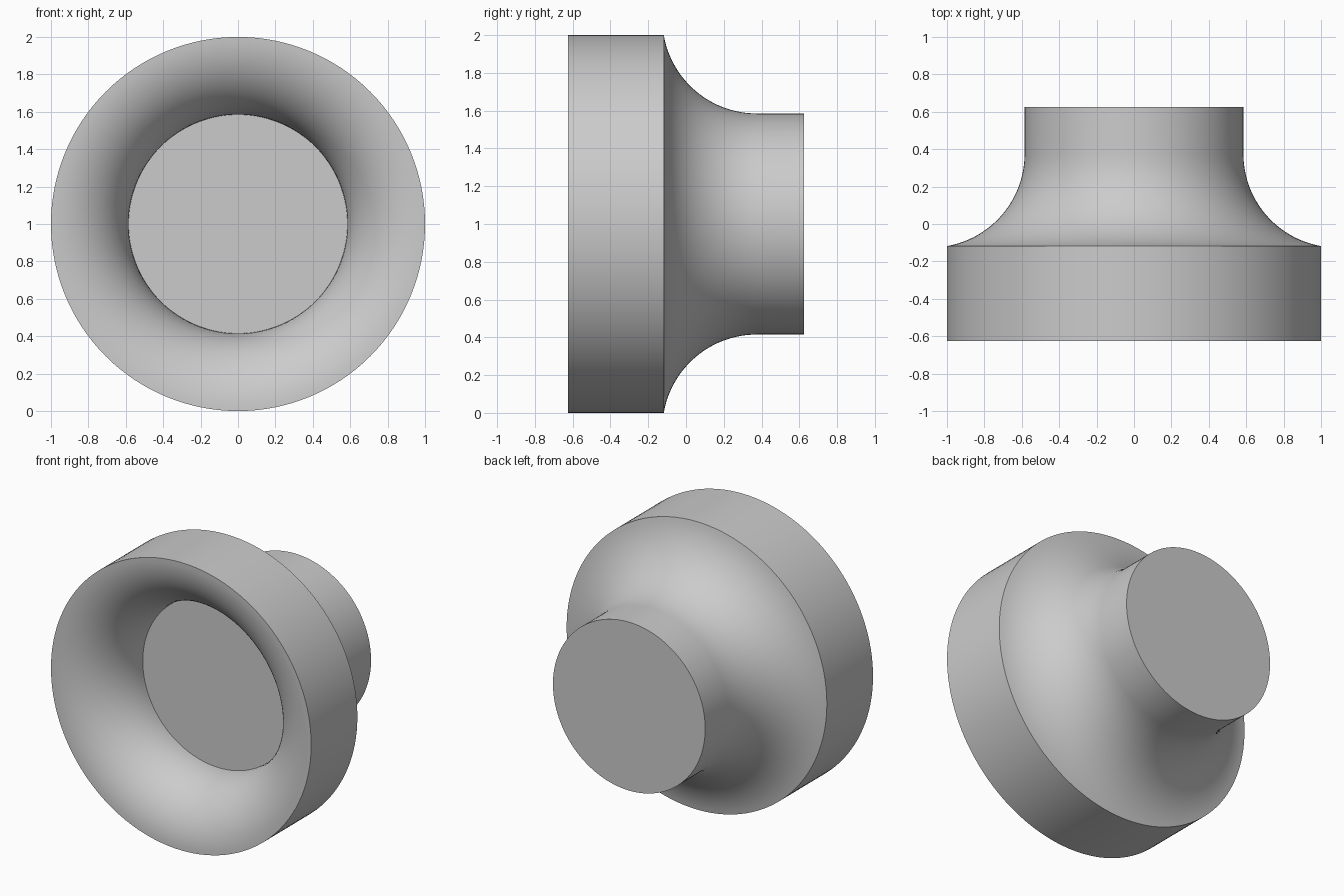
import bpy
import bmesh
from math import sin, cos, pi, asin
from mathutils import Matrix, Vector

cube = bpy.data.objects.get("Cube")
if cube:
    bpy.data.objects.remove(cube, do_unlink=True)

RIM, NECK, HALF = 1.0, 0.585, 0.625
STEPS, SIDES = 24, 128

grey = bpy.data.materials.new("plain grey")
grey.use_nodes = True
colour = (0.6, 0.6, 0.6, 1)
grey.diffuse_color = colour
grey.node_tree.nodes["Principled BSDF"].inputs["Base Color"].default_value = colour


def arc(radius, y, size, start, end):
    """Points (radius, y) along an arc bulging towards the axis."""
    for i in range(STEPS + 1):
        a = start + (end - start) * i / STEPS
        yield radius - size * cos(a), y - size * sin(a)


# Profile: front dish, then rim, then flare and neck
dish = RIM - NECK
flare = 0.5
flare_centre = NECK + flare
flare_end = pi / 2 - asin((flare_centre - RIM) / flare)
profile = [(0, dish - HALF)]
profile += arc(RIM, dish - HALF, dish, 0, pi / 2)
profile += arc(flare_centre, HALF - 0.25, flare, flare_end, 0)
profile += [(NECK, HALF), (0, HALF)]

# Turn the profile about the y axis
bm = bmesh.new()
verts = [bm.verts.new((r, y, 0)) for r, y in profile]
edges = [bm.edges.new(pair) for pair in zip(verts, verts[1:])]
bmesh.ops.spin(bm, geom=verts + edges, cent=(0, 0, 0), axis=(0, 1, 0),
               angle=2 * pi, steps=SIDES, use_duplicate=False)
bmesh.ops.remove_doubles(bm, verts=bm.verts, dist=1e-4)
bmesh.ops.recalc_face_normals(bm, faces=bm.faces)
bmesh.ops.transform(bm, matrix=Matrix.Translation(Vector((0, 0, RIM))), verts=bm.verts)

mesh = bpy.data.meshes.new("flared_knob")
bm.to_mesh(mesh)
bm.free()
mesh.materials.append(grey)
knob = bpy.data.objects.new("flared_knob", mesh)
bpy.context.collection.objects.link(knob)

# Smooth curves, crisp rims
bpy.ops.object.select_all(action="DESELECT")
knob.select_set(True)
bpy.context.view_layer.objects.active = knob
bpy.ops.object.shade_smooth_by_angle(angle=pi / 6)
